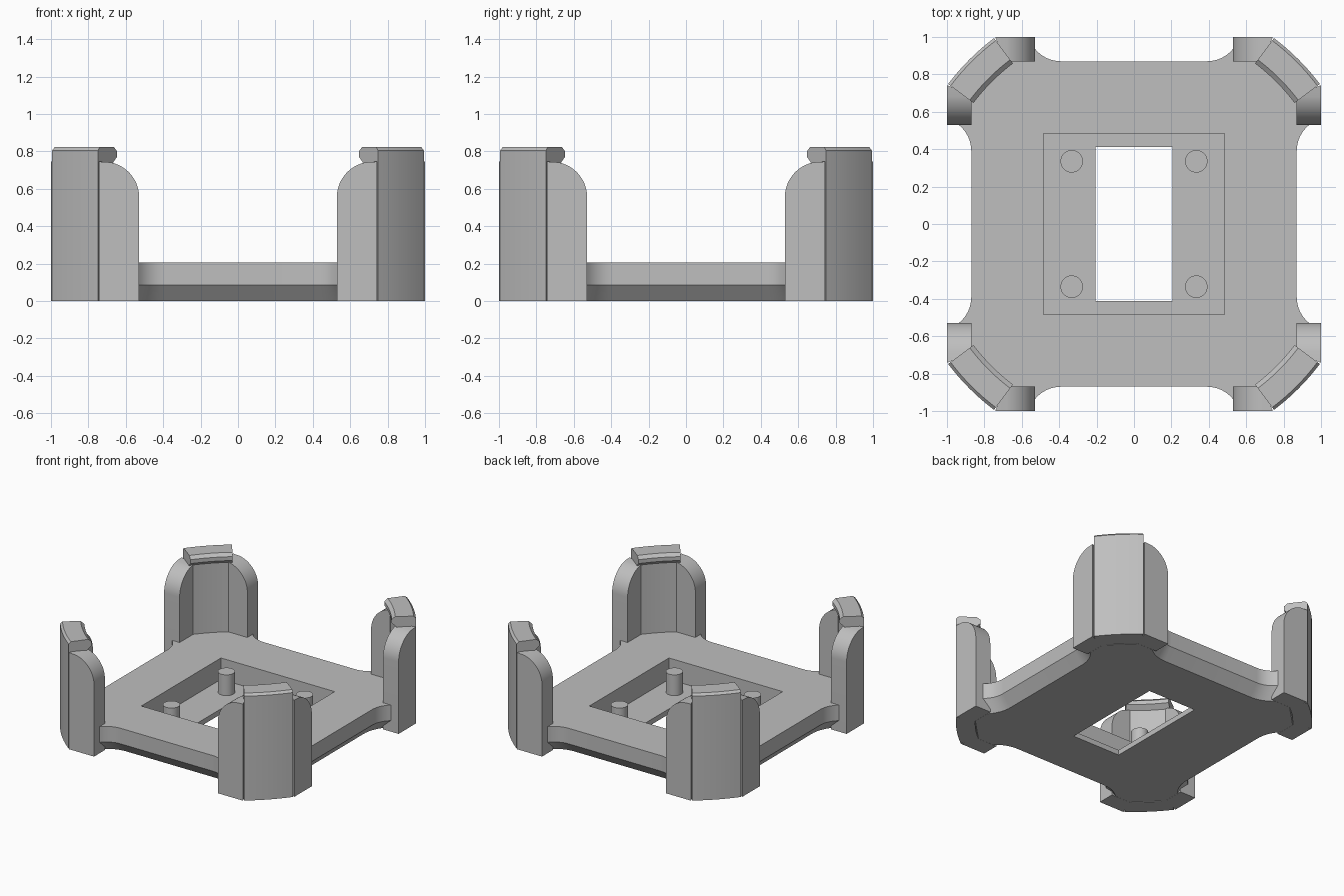
import bpy, bmesh, math
from mathutils import Matrix

if "Cube" in bpy.data.objects:
    bpy.data.objects.remove(bpy.data.objects["Cube"], do_unlink=True)

grey = bpy.data.materials.new("plain_grey")
grey.use_nodes = True
COLOUR = (0.52, 0.52, 0.52, 1)
grey.diffuse_color = COLOUR
grey.node_tree.nodes["Principled BSDF"].inputs["Base Color"].default_value = COLOUR


def finish(bm, name):
    """Turn a bmesh into a linked, coloured object."""
    bmesh.ops.recalc_face_normals(bm, faces=bm.faces[:])
    mesh = bpy.data.meshes.new(name)
    bm.to_mesh(mesh)
    bm.free()
    mesh.materials.append(grey)
    obj = bpy.data.objects.new(name, mesh)
    bpy.context.collection.objects.link(obj)
    return obj


def activate(obj):
    bpy.ops.object.select_all(action='DESELECT')
    obj.select_set(True)
    bpy.context.view_layer.objects.active = obj


def smooth(obj):
    activate(obj)
    bpy.ops.object.shade_smooth_by_angle(angle=math.radians(25))


def loft(bm, rings):
    """Skin a stack of equal-length closed rings and cap both ends."""
    loops = [[bm.verts.new(p) for p in ring] for ring in rings]
    for a, b in zip(loops, loops[1:]):
        for i in range(len(a)):
            j = (i + 1) % len(a)
            bm.faces.new((a[i], a[j], b[j], b[i]))
    bm.faces.new(loops[0])
    bm.faces.new(loops[-1])


# Base plate: straight sides that flare into the corner posts, bevelled below
def plate_ring(z, inset):
    radius, reach = 0.18 + inset, 0.937 - inset
    sweep = math.acos((1.05 - reach) / radius)
    half = [(0.39 + radius * math.sin(sweep * k / 8),
             1.05 - radius * math.cos(sweep * k / 8)) for k in range(9)]
    half.append((0.72 - 0.41 * inset, reach))
    side = [(-x, y) for x, y in reversed(half)] + half
    ring = []
    for q in range(4):
        c, s = round(math.cos(q * math.pi / 2)), -round(math.sin(q * math.pi / 2))
        ring += [(c * x - s * y, s * x + c * y, z) for x, y in side]
    return ring


bm = bmesh.new()
loft(bm, [plate_ring(0, 0.07), plate_ring(0.085, 0), plate_ring(0.205, 0)])
plate = finish(bm, "base_plate")


# Square pocket and through window
def cut_box(target, hx, hy, z0, z1):
    bm = bmesh.new()
    loft(bm, [[(-hx, -hy, z), (hx, -hy, z), (hx, hy, z), (-hx, hy, z)] for z in (z0, z1)])
    cutter = finish(bm, "cutter")
    cutter.hide_render = True
    mod = target.modifiers.new("cut", 'BOOLEAN')
    mod.operation, mod.solver, mod.object = 'DIFFERENCE', 'EXACT', cutter
    activate(target)
    bpy.ops.object.modifier_apply(modifier=mod.name)
    bpy.data.objects.remove(cutter, do_unlink=True)


cut_box(plate, 0.485, 0.485, 0.04, 0.5)
cut_box(plate, 0.205, 0.412, -0.3, 0.3)
smooth(plate)

# Mounting pegs in the pocket
for i, (x, y) in enumerate([(1, 1), (-1, 1), (-1, -1), (1, -1)]):
    bm = bmesh.new()
    bmesh.ops.create_cone(bm, cap_ends=True, segments=40, radius1=0.06, radius2=0.06,
                          depth=0.165,
                          matrix=Matrix.Translation((x * 0.333, y * 0.335, 0.1175)))
    smooth(finish(bm, f"mounting_peg_{i + 1}"))


# Corner posts: curved middle wall with a snap lip, and two round-shouldered wings
def corner_post(name, turn):
    bm = bmesh.new()
    wall = [(1.11, 0), (1.244, 0), (1.244, 0.805), (1.228, 0.822), (1.10, 0.822),
            (1.075, 0.80), (1.075, 0.77), (1.11, 0.74)]
    rings = []
    for k in range(9):
        a = math.radians(45 - 8 + 2 * k)
        rings.append([(r * math.cos(a), r * math.sin(a), z) for r, z in wall])
    loft(bm, rings)

    shoulder = [(0.72 - 0.192 * math.cos(math.radians(t)),
                 0.553 + 0.192 * math.sin(math.radians(t))) for t in range(0, 80, 6)]

    def wing_ring(y, end):
        return [(end, y, 0), (0.528, y, 0)] + [(x, y, z) for x, z in shoulder] + [(end, y, 0.745)]

    wing = [wing_ring(0.868, 0.69), wing_ring(1.0, 0.742)]
    loft(bm, wing)
    loft(bm, [[(y, x, z) for x, y, z in ring] for ring in wing])
    bmesh.ops.rotate(bm, verts=bm.verts[:], matrix=Matrix.Rotation(turn, 3, 'Z'))
    smooth(finish(bm, name))


for i, name in enumerate(["back_left", "back_right", "front_right", "front_left"]):
    corner_post(name + "_corner_post", i * math.pi / 2)
